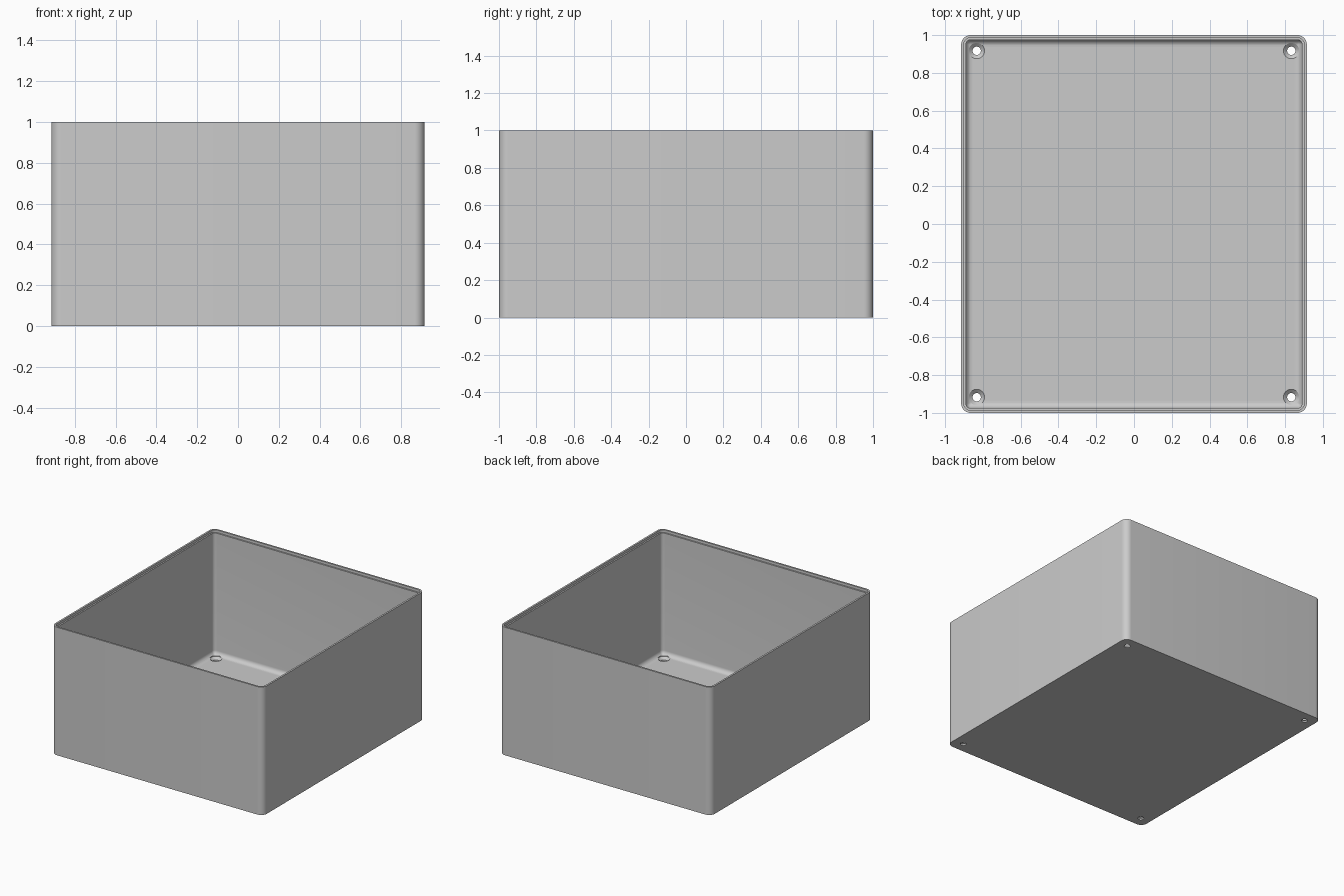
import bpy, bmesh, math
from mathutils import Matrix

cube = bpy.data.objects.get("Cube")
if cube:
    bpy.data.objects.remove(cube, do_unlink=True)

HALF_X, HALF_Y, HEIGHT = 0.915, 1.0, 1.0
CORNER, WALL, FLOOR, FILLET = 0.05, 0.025, 0.03, 0.035
RIM, LIP_DEPTH = 0.014, 0.02
STEPS = 10

grey = bpy.data.materials.new("plain grey")
grey.use_nodes = True
colour = (0.6, 0.6, 0.6, 1)
grey.diffuse_color = colour
grey.node_tree.nodes["Principled BSDF"].inputs["Base Color"].default_value = colour


def ring(bm, inset, z):
    """Rounded rectangle loop, inset from the outer wall."""
    r = max(CORNER - inset, 0.006)
    cx, cy = HALF_X - inset - r, HALF_Y - inset - r
    verts = []
    for i, (sx, sy) in enumerate([(1, 1), (-1, 1), (-1, -1), (1, -1)]):
        for k in range(STEPS + 1):
            a = math.pi / 2 * (i + k / STEPS)
            verts.append(bm.verts.new((sx * cx + r * math.cos(a), sy * cy + r * math.sin(a), z)))
    return verts


def make_object(name, bm):
    bmesh.ops.recalc_face_normals(bm, faces=bm.faces)
    mesh = bpy.data.meshes.new(name)
    bm.to_mesh(mesh)
    bm.free()
    mesh.materials.append(grey)
    obj = bpy.data.objects.new(name, mesh)
    bpy.context.collection.objects.link(obj)
    return obj


# Box shell: outside wall, stepped rim, inside wall, floor fillet
profile = [(0, 0), (0, HEIGHT), (RIM, HEIGHT), (RIM, HEIGHT - LIP_DEPTH), (WALL, HEIGHT - LIP_DEPTH)]
for k in range(9):
    a = math.pi / 2 * k / 8
    profile.append((WALL + FILLET * (1 - math.cos(a)), FLOOR + FILLET * (1 - math.sin(a))))
bm = bmesh.new()
rings = [ring(bm, inset, z) for inset, z in profile]
for low, high in zip(rings, rings[1:]):
    for i in range(len(low)):
        j = (i + 1) % len(low)
        bm.faces.new((low[i], low[j], high[j], high[i]))
bm.faces.new(rings[0])
bm.faces.new(rings[-1])
box = make_object("open_box", bm)

# Countersunk screw holes in the floor corners
bm = bmesh.new()
sections = [(0.022, -0.05), (0.022, 0.012), (0.042, FLOOR), (0.042, 0.08)]
for sx in (-1, 1):
    for sy in (-1, 1):
        loops = []
        for radius, z in sections:
            made = bmesh.ops.create_circle(bm, segments=32, radius=radius,
                                           matrix=Matrix.Translation((sx * 0.833, sy * 0.917, z)))
            loops.append(made["verts"])
        for low, high in zip(loops, loops[1:]):
            for i in range(32):
                j = (i + 1) % 32
                bm.faces.new((low[i], low[j], high[j], high[i]))
        bm.faces.new(loops[0])
        bm.faces.new(loops[-1])
cutter = make_object("screw_hole_cutter", bm)
cutter.hide_render = True

cut = box.modifiers.new("screw holes", "BOOLEAN")
cut.operation, cut.solver, cut.object = "DIFFERENCE", "EXACT", cutter
bpy.ops.object.select_all(action="DESELECT")
box.select_set(True)
bpy.context.view_layer.objects.active = box
bpy.ops.object.modifier_apply(modifier=cut.name)
bpy.data.objects.remove(cutter, do_unlink=True)
bpy.ops.object.shade_smooth_by_angle(angle=math.radians(30))
